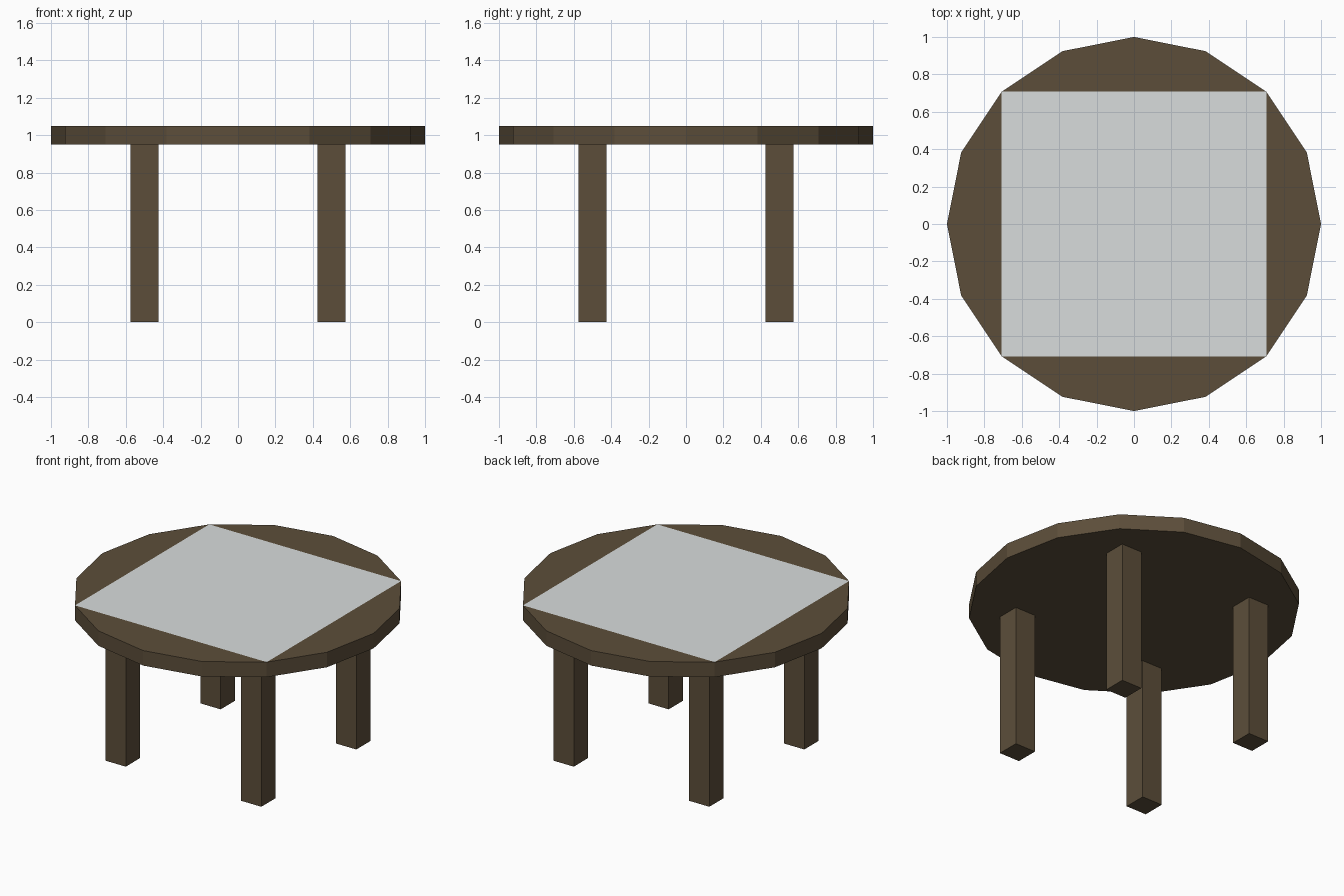
import bpy, bmesh, math

if "Cube" in bpy.data.objects:
    bpy.data.objects.remove(bpy.data.objects["Cube"])

SIDES = 16
RADIUS, Z0, Z1 = 1.0, 0.95, 1.05
LEG, LEG_POS = 0.15, 0.5


def material(name, rgb):
    m = bpy.data.materials.new(name)
    m.diffuse_color = (*rgb, 1)
    m.use_nodes = True
    m.node_tree.nodes["Principled BSDF"].inputs["Base Color"].default_value = m.diffuse_color
    return m


wood = material("dark brown wood", (0.107, 0.076, 0.042))
pale = material("pale grey panel", (0.69, 0.72, 0.72))


def finish(bm, name, mats):
    mesh = bpy.data.meshes.new(name)
    bm.to_mesh(mesh)
    bm.free()
    for m in mats:
        mesh.materials.append(m)
    ob = bpy.data.objects.new(name, mesh)
    bpy.context.collection.objects.link(ob)
    return ob


# Round top: 16-sided disc extruded upward
bm = bmesh.new()
ring = [bm.verts.new((RADIUS * math.cos(i * math.tau / SIDES),
                      RADIUS * math.sin(i * math.tau / SIDES), Z0))
        for i in range(SIDES)]
base = bm.faces.new(ring)
ext = bmesh.ops.extrude_face_region(bm, geom=[base], use_keep_orig=True)
upper = [v for v in ext["geom"] if isinstance(v, bmesh.types.BMVert)]
bmesh.ops.translate(bm, vec=(0, 0, Z1 - Z0), verts=upper)

# Pale square cut into the top face between the four diagonal corners
corners = sorted((v for v in upper if abs(abs(v.co.x) - abs(v.co.y)) < 1e-4),
                 key=lambda v: math.atan2(v.co.y, v.co.x))
for a, b in zip(corners, corners[1:] + corners[:1]):
    bmesh.ops.connect_verts(bm, verts=[a, b])
bmesh.ops.recalc_face_normals(bm, faces=bm.faces)
for f in bm.faces:
    if f.normal.z > 0.9 and f.calc_center_median().length < Z1 + 0.01:
        f.material_index = 1
finish(bm, "table_top", [wood, pale])

# Four square legs
for yname, sy in (("front", -1), ("back", 1)):
    for xname, sx in (("left", -1), ("right", 1)):
        bm = bmesh.new()
        bmesh.ops.create_cube(bm, size=1)
        bmesh.ops.scale(bm, vec=(LEG, LEG, Z0), verts=bm.verts)
        bmesh.ops.translate(bm, vec=(sx * LEG_POS, sy * LEG_POS, Z0 / 2), verts=bm.verts)
        finish(bm, f"{yname}_{xname}_leg", [wood])
